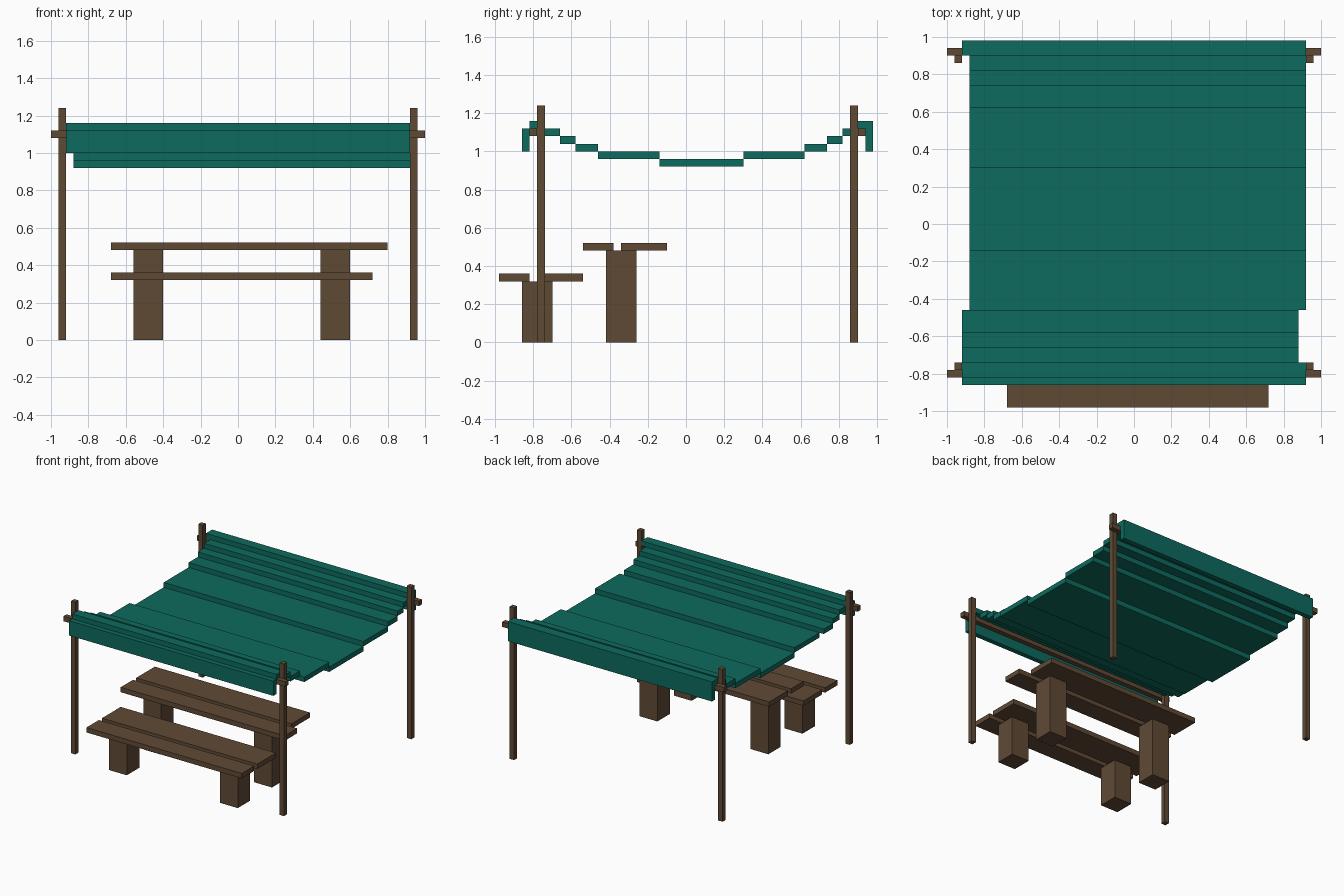
import bpy
import bmesh
from mathutils import Matrix, Vector

if "Cube" in bpy.data.objects:
    bpy.data.objects.remove(bpy.data.objects["Cube"], do_unlink=True)


def make_material(name, rgb):
    mat = bpy.data.materials.new(name)
    mat.use_nodes = True
    color = (*rgb, 1)
    mat.diffuse_color = color
    bsdf = next(n for n in mat.node_tree.nodes if n.type == 'BSDF_PRINCIPLED')
    bsdf.inputs["Base Color"].default_value = color
    return mat


WOOD = make_material("brown wood", (0.117, 0.068, 0.036))
CLOTH = make_material("teal cloth", (0.004, 0.145, 0.112))


def box(name, x, y, z, mat):
    """Box from its (min, max) range on each axis."""
    low, high = (Vector(corner) for corner in zip(x, y, z))
    bm = bmesh.new()
    bmesh.ops.create_cube(bm, size=1, matrix=Matrix.Translation((low + high) / 2)
                          @ Matrix.Diagonal((*(high - low), 1)))
    mesh = bpy.data.meshes.new(name)
    bm.to_mesh(mesh)
    bm.free()
    mesh.materials.append(mat)
    obj = bpy.data.objects.new(name, mesh)
    bpy.context.collection.objects.link(obj)
    return obj


T = 0.04  # thickness shared by planks, posts and cloth
FULL = (-0.92, 0.92)

# Corner posts and the crossbars lashed outside them
for end, post_y, bar_y in (("front", -0.78, -0.82), ("back", 0.86, 0.90)):
    for side, x in (("right", -0.96), ("left", 0.92)):
        box(f"{end}_{side}_post", (x, x + T), (post_y, post_y + T), (0, 1.24), WOOD)
    box(f"{end}_crossbar", (-1, 1), (bar_y, bar_y + T), (1.08, 1.12), WOOD)

# Cloth folded over the crossbars, with hanging flaps
for end, cap_y, flap_y in (("front", -0.82, -0.86), ("back", 0.90, 0.94)):
    box(f"{end}_canopy_fold", FULL, (cap_y, cap_y + 2 * T), (1.12, 1.16), CLOTH)
    box(f"{end}_canopy_flap", FULL, (flap_y, flap_y + T), (1.00, 1.12), CLOTH)

# Sagging canopy: strips step down to the middle and up again
edges = [-0.74, -0.66, -0.58, -0.46, -0.14, 0.30, 0.62, 0.74, 0.82, 0.90]
middle = 4
for i, strip_y in enumerate(zip(edges, edges[1:])):
    z = 0.92 + T * abs(i - middle)
    strip_x = (-0.92, 0.88) if i < 3 else (-0.88, 0.92)
    box(f"canopy_strip_{i + 1}", strip_x, strip_y, (z, z + T), CLOTH)

# Table and bench: two planks on two block legs
for name, y, z, front_end in (("table", -0.54, 0.48, 0.80), ("bench", -0.98, 0.32, 0.72)):
    box(f"{name}_front_plank", (-0.68, front_end), (y, y + 0.16), (z, z + T), WOOD)
    box(f"{name}_back_plank", (-0.68, 0.72), (y + 0.20, y + 0.44), (z, z + T), WOOD)
    for side, x in (("right", -0.56), ("left", 0.44)):
        box(f"{name}_{side}_leg", (x, x + 0.16), (y + 0.12, y + 0.28), (0, z), WOOD)
